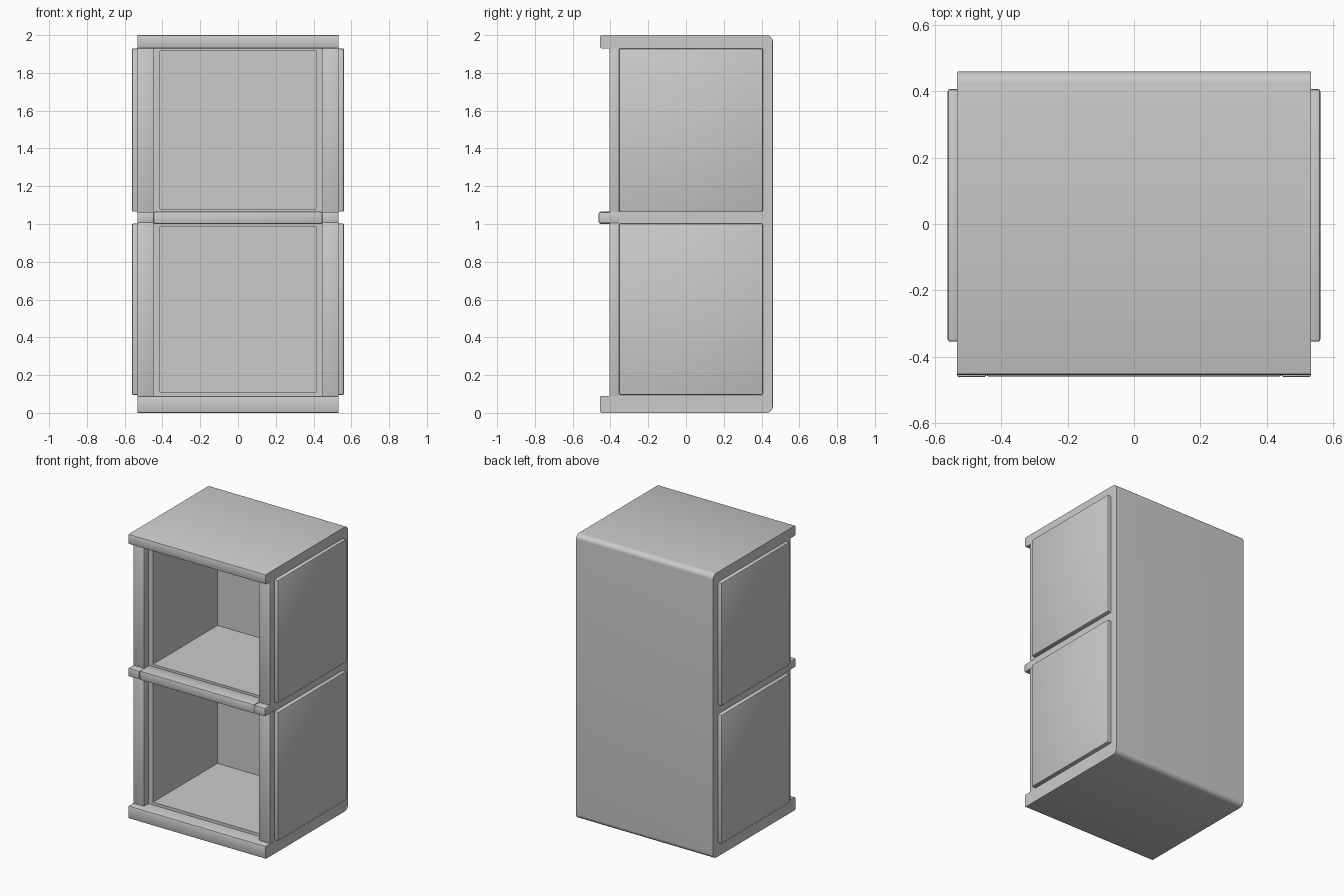
import bpy, bmesh

if "Cube" in bpy.data.objects:
    bpy.data.objects.remove(bpy.data.objects["Cube"])

HALF_W = 0.533
CELLS = [(0.095, 1.002), (1.065, 1.93)]   # bottom and top of each compartment


def finish(name, bm):
    bmesh.ops.recalc_face_normals(bm, faces=bm.faces[:])
    me = bpy.data.meshes.new(name)
    bm.to_mesh(me)
    bm.free()
    ob = bpy.data.objects.new(name, me)
    bpy.context.collection.objects.link(ob)
    return ob


def smooth(ob):
    bpy.ops.object.select_all(action='DESELECT')
    ob.select_set(True)
    bpy.context.view_layer.objects.active = ob
    bpy.ops.object.shade_smooth_by_angle()


def box(name, x, y, z, bevel=0.0):
    bm = bmesh.new()
    bmesh.ops.create_cube(bm, size=1)
    for v in bm.verts:
        v.co = [lo + (c + 0.5) * (hi - lo) for c, (lo, hi) in zip(v.co, (x, y, z))]
    if bevel:
        bmesh.ops.bevel(bm, geom=bm.edges[:], offset=bevel, segments=2,
                        profile=0.5, affect='EDGES')
    ob = finish(name, bm)
    if bevel:
        smooth(ob)
    return ob


# Carcass: C-shaped side profile with overhanging top and base
profile = [(-0.455, 0), (0.46, 0), (0.46, 2), (-0.455, 2), (-0.455, 1.93),
           (-0.355, 1.93), (-0.355, 0.09), (-0.455, 0.09)]
bm = bmesh.new()
face = bm.faces.new([bm.verts.new((-HALF_W, y, z)) for y, z in profile])
ext = bmesh.ops.extrude_face_region(bm, geom=[face])
for v in ext['geom']:
    if isinstance(v, bmesh.types.BMVert):
        v.co.x = HALF_W
bmesh.ops.recalc_face_normals(bm, faces=bm.faces[:])


def long_edges(y_min, y_max):
    return [e for e in bm.edges if abs(e.verts[0].co.x - e.verts[1].co.x) > 0.5
            and all(y_min < v.co.y < y_max for v in e.verts)]


# Soft rear edges, crisp front lips
bmesh.ops.bevel(bm, geom=long_edges(0.45, 0.47), offset=0.035, segments=6,
                profile=0.5, affect='EDGES')
bmesh.ops.bevel(bm, geom=long_edges(-0.46, -0.45), offset=0.008, segments=2,
                profile=0.5, affect='EDGES')
rear = [e for e in bm.edges if all(abs(v.co.y - 0.46) < 0.001 for v in e.verts)
        and abs(e.verts[0].co.z - e.verts[1].co.z) > 1]
bmesh.ops.bevel(bm, geom=rear, offset=0.008, segments=2, profile=0.5, affect='EDGES')
carcass = finish("carcass", bm)

# Hollow compartments
for i, (z0, z1) in enumerate(CELLS):
    cutter = box(f"compartment_cutter_{i}", (-0.412, 0.412), (-0.6, 0.36),
                 (z0 + 0.015, z1 - 0.015))
    mod = carcass.modifiers.new("hollow", 'BOOLEAN')
    mod.operation = 'DIFFERENCE'
    mod.solver = 'EXACT'
    mod.object = cutter
    bpy.context.view_layer.objects.active = carcass
    bpy.ops.object.modifier_apply(modifier=mod.name)
    bpy.data.objects.remove(cutter)
smooth(carcass)

# Front posts, side panels and rail ends, mirrored left and right
for side, s in (("left", -1), ("right", 1)):
    def span(a, b):
        return tuple(sorted((s * a, s * b)))
    for level, (z0, z1) in zip(("lower", "upper"), CELLS):
        box(f"{side}_{level}_post", span(0.447, HALF_W), (-0.405, -0.35),
            (z0 - 0.006, z1 + 0.003), 0.003)
        box(f"{side}_{level}_side_panel", span(0.52, 0.562), (-0.355, 0.407), (z0, z1), 0.008)
    box(f"{side}_rail_end", span(0.446, HALF_W), (-0.462, -0.35), (1.004, 1.062), 0.006)

# Middle rail between the compartments
box("middle_rail", (-0.446, 0.446), (-0.46, -0.35), (1.0, 1.065), 0.008)
